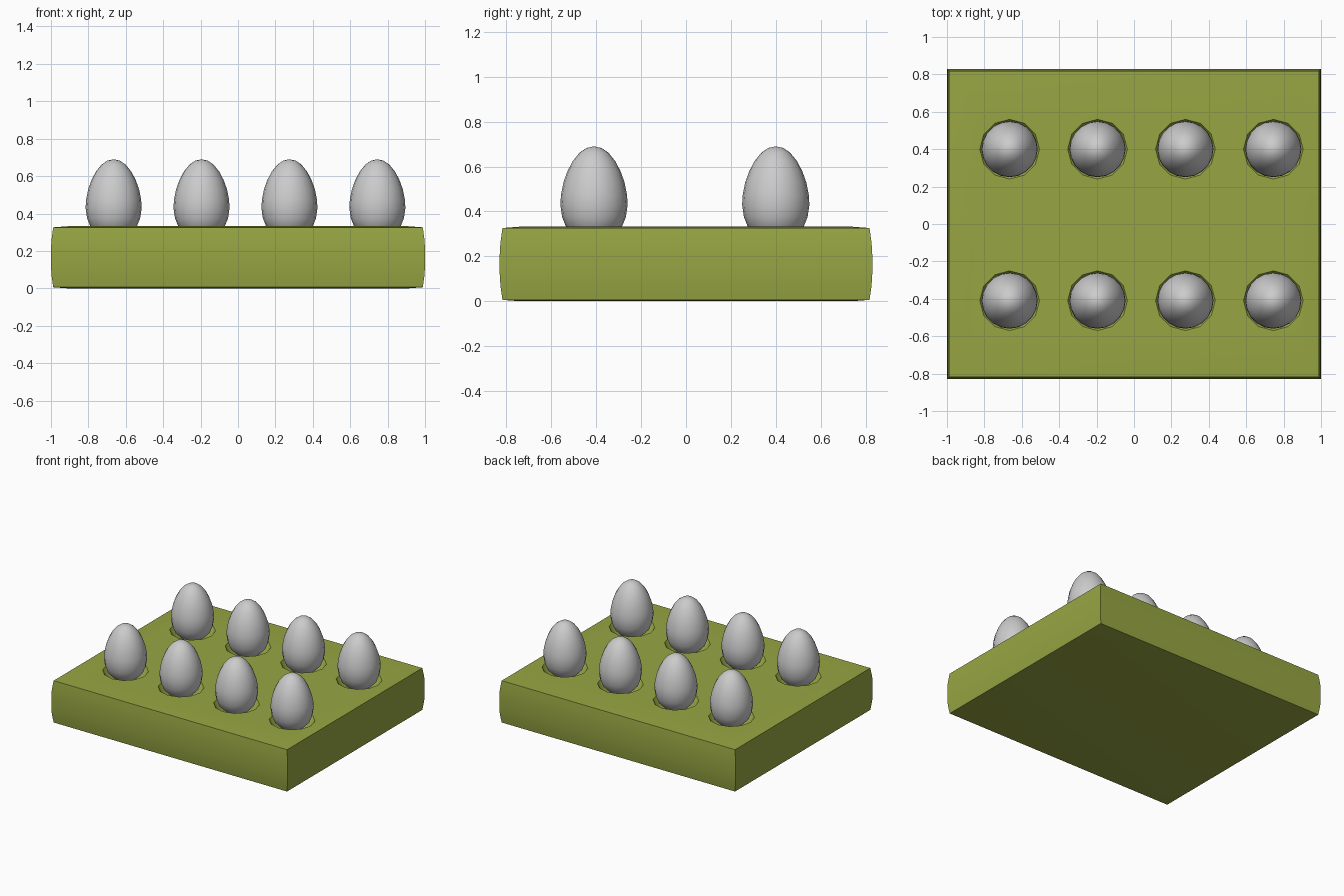
import bpy, bmesh, math

if "Cube" in bpy.data.objects:
    bpy.data.objects.remove(bpy.data.objects["Cube"])

XS = [-0.665, -0.195, 0.275, 0.745]
YS = [-0.41, 0.40]

# (radius, height) outlines
EGG = [(0, .272), (.05, .277), (.093, .297), (.123, .328), (.142, .375), (.15, .43),
       (.147, .475), (.136, .53), (.118, .58), (.094, .625), (.064, .662), (.033, .683), (0, .69)]
POCKET = [(0, .258), (.06, .264), (.11, .283), (.143, .308), (.161, .334), (.17, .42), (0, .42)]


def lathe(bm, profile, sides, cx, cy):
    rings = []
    for r, z in profile:
        n = 1 if r == 0 else sides
        rings.append([bm.verts.new((cx + r * math.cos(2 * math.pi * i / sides),
                                    cy + r * math.sin(2 * math.pi * i / sides), z)) for i in range(n)])
    for a, b in zip(rings, rings[1:]):
        for i in range(sides):
            j = (i + 1) % sides
            quad = [a[i % len(a)], a[j % len(a)], b[j % len(b)], b[i % len(b)]]
            bm.faces.new(list(dict.fromkeys(quad)))


def finish(bm, name):
    bmesh.ops.recalc_face_normals(bm, faces=bm.faces)
    mesh = bpy.data.meshes.new(name)
    bm.to_mesh(mesh)
    bm.free()
    ob = bpy.data.objects.new(name, mesh)
    bpy.context.collection.objects.link(ob)
    return ob


def activate(ob):
    bpy.ops.object.select_all(action='DESELECT')
    ob.select_set(True)
    bpy.context.view_layer.objects.active = ob


# Tray: stacked rectangles (height, inset) giving gently bulging sides
bm = bmesh.new()
rings = []
for z, d in [(0, .09), (.006, .012), (.07, .003), (.12, 0), (.21, 0), (.26, .003), (.326, .012), (.332, .09)]:
    x, y = 1 - d, .83 - d
    rings.append([bm.verts.new(p) for p in ((-x, -y, z), (x, -y, z), (x, y, z), (-x, y, z))])
for a, b in zip(rings, rings[1:]):
    for i in range(4):
        j = (i + 1) % 4
        bm.faces.new((a[i], a[j], b[j], b[i]))
bm.faces.new(rings[0])
bm.faces.new(rings[-1])
tray = finish(bm, "tray")
green = bpy.data.materials.new("olive_green")
green.diffuse_color = (0.31, 0.38, 0.055, 1)
green.use_nodes = True
green.node_tree.nodes["Principled BSDF"].inputs["Base Color"].default_value = green.diffuse_color
tray.data.materials.append(green)

# Low-poly pockets cut into the tray top
bm = bmesh.new()
for x in XS:
    for y in YS:
        lathe(bm, POCKET, 12, x, y)
cutter = finish(bm, "pocket_cutter")
cutter.hide_render = True
cutter.data.materials.append(green)
mod = tray.modifiers.new("pockets", 'BOOLEAN')
mod.operation = 'DIFFERENCE'
mod.object = cutter
mod.solver = 'EXACT'
activate(tray)
bpy.ops.object.modifier_apply(modifier=mod.name)
bpy.data.objects.remove(cutter)
activate(tray)
bpy.ops.object.shade_smooth_by_angle(angle=math.radians(30))

# Eggs: one smooth egg shared over the grid of pockets
bm = bmesh.new()
lathe(bm, EGG, 20, 0, 0)
egg = finish(bm, "egg")
activate(egg)
bpy.ops.object.shade_smooth()
for i, (x, y) in enumerate((x, y) for y in YS for x in XS):
    ob = egg if i == 0 else egg.copy()
    if i:
        bpy.context.collection.objects.link(ob)
    ob.name = f"egg_{i + 1}"
    ob.location = (x, y, 0)
